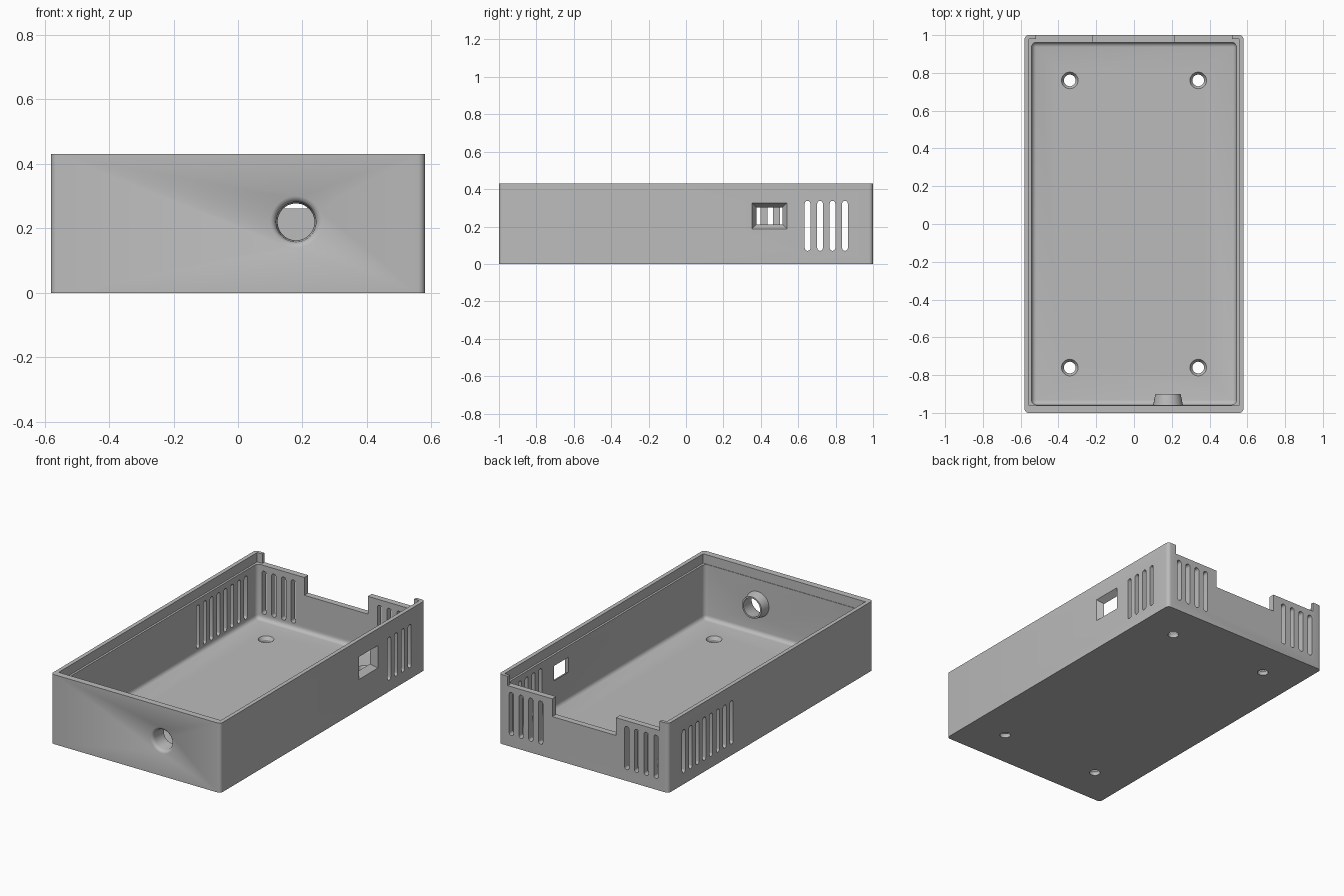
import bpy, bmesh
from math import radians
from mathutils import Matrix, Vector

if "Cube" in bpy.data.objects:
    bpy.data.objects.remove(bpy.data.objects["Cube"])

HEIGHT = 0.43
FLOOR = 0.035
LEDGE = 0.372

plastic = bpy.data.materials.new("light grey plastic")
plastic.use_nodes = True
grey = (0.5, 0.5, 0.5, 1)
plastic.diffuse_color = grey
plastic.node_tree.nodes["Principled BSDF"].inputs["Base Color"].default_value = grey


def make(name, bm):
    bmesh.ops.recalc_face_normals(bm, faces=bm.faces)
    mesh = bpy.data.meshes.new(name)
    bm.to_mesh(mesh)
    bm.free()
    mesh.materials.append(plastic)
    obj = bpy.data.objects.new(name, mesh)
    bpy.context.collection.objects.link(obj)
    return obj


def box(name, lo, hi, upright=0, base=0):
    """Box between two corners, with rounded upright and bottom edges."""
    lo, hi = Vector(lo), Vector(hi)
    bm = bmesh.new()
    bmesh.ops.create_cube(bm, size=1)
    for v in bm.verts:
        v.co = Vector([(lo[i] + hi[i]) / 2 + v.co[i] * (hi[i] - lo[i]) for i in range(3)])
    mid = (lo.z + hi.z) / 2
    edges = [e for e in bm.edges
             if (upright and abs(e.verts[0].co.z - e.verts[1].co.z) > 0.001)
             or (base and all(v.co.z < mid for v in e.verts))]
    if edges:
        bmesh.ops.bevel(bm, geom=edges, offset=upright or base, segments=5,
                        profile=0.5, affect='EDGES')
    return make(name, bm)


def lathe(name, profile, place, segments=48):
    """Closed solid of revolution from (radius, height) rings."""
    bm = bmesh.new()
    disc = bmesh.ops.create_circle(bm, radius=1, segments=segments)["verts"]
    unit = [v.co.copy() for v in disc]
    bm.clear()
    rings = [[bm.verts.new((u.x * r, u.y * r, h)) for u in unit] for r, h in profile]
    for a, b in zip(rings, rings[1:]):
        for i in range(segments):
            j = (i + 1) % segments
            bm.faces.new((a[i], a[j], b[j], b[i]))
    bm.faces.new(rings[0])
    bm.faces.new(rings[-1])
    bm.transform(place)
    return make(name, bm)


def slot(name, x, y, along_x):
    """Upright vent slot with round ends, cutting through a wall."""
    wide, deep = 0.015, 0.05
    half = Vector((deep, wide, 0)) if along_x else Vector((wide, deep, 0))
    low, high = Vector((x, y, 0.07)) - half, Vector((x, y, 0.337)) + half
    obj = box(name, low, high)
    bm = bmesh.new()
    bm.from_mesh(obj.data)
    axis = 0 if along_x else 1
    ends = [e for e in bm.edges if abs(e.verts[0].co[axis] - e.verts[1].co[axis]) > 0.01]
    bmesh.ops.bevel(bm, geom=ends, offset=wide * 0.98, segments=5, profile=0.5, affect='EDGES')
    bm.to_mesh(obj.data)
    bm.free()
    return obj


def combine(target, tool, operation='DIFFERENCE'):
    mod = target.modifiers.new(operation.title(), 'BOOLEAN')
    mod.operation = operation
    mod.solver = 'EXACT'
    mod.object = tool
    bpy.context.view_layer.objects.active = target
    bpy.ops.object.modifier_apply(modifier=mod.name)
    bpy.data.objects.remove(tool)


# Tray: outer block, rounded cavity, lid recess and rear openings
case = box("enclosure_base", (-0.58, -1, 0), (0.58, 1, HEIGHT), upright=0.022)
combine(case, box("cavity", (-0.542, -0.957, FLOOR), (0.542, 0.962, 0.6), 0.025, 0.025))
combine(case, box("lid_recess", (-0.555, -0.96, LEDGE), (0.555, 0.98, 0.6)))
combine(case, box("lid_entry", (-0.52, 0.9, LEDGE), (0.52, 1.1, 0.6)))
combine(case, box("rear_cutout", (-0.22, 0.9, 0.262), (0.215, 1.1, 0.6)))

# Tapered collar inside the front wall, then the flared hole through it
front = Matrix.Translation((0.18, -1, 0.22)) @ Matrix.Rotation(radians(-90), 4, 'X')
combine(case, lathe("collar", [(0.08, 0.02), (0.078, 0.045), (0.067, 0.1)], front), 'UNION')
combine(case, lathe("front_hole", [(0.09, -0.01), (0.08, 0), (0.071, 0.004), (0.065, 0.01),
                                   (0.062, 0.02), (0.056, 0.12)], front))

# Countersunk screw holes in the floor
for x in (-0.34, 0.34):
    for y in (-0.76, 0.76):
        combine(case, lathe("screw_hole", [(0.031, -0.05), (0.031, 0.015), (0.044, FLOOR),
                                           (0.044, 0.06)], Matrix.Translation((x, y, 0)), 32))

# Bevelled port window in the left wall
bm = bmesh.new()
bmesh.ops.create_cube(bm, size=1)
for v in bm.verts:
    outer = v.co.x > 0
    v.co = Vector((0.59 if outer else 0.53,
                   0.446 + v.co.y * (0.2 if outer else 0.125),
                   0.257 + v.co.z * (0.152 if outer else 0.077)))
combine(case, make("port_window", bm))

# Vent slots: four on the left, eight on the right, four at each rear corner
for i in range(8):
    y = 0.85 - 0.0667 * i
    combine(case, slot("right_vent", -0.56, y, True))
    if i < 4:
        combine(case, slot("left_vent", 0.56, y, True))
        for side in (-1, 1):
            combine(case, slot("rear_vent", side * (0.295 + 0.0667 * i), 0.98, False))

bpy.ops.object.select_all(action='DESELECT')
case.select_set(True)
bpy.context.view_layer.objects.active = case
bpy.ops.object.shade_smooth_by_angle(angle=radians(30))
